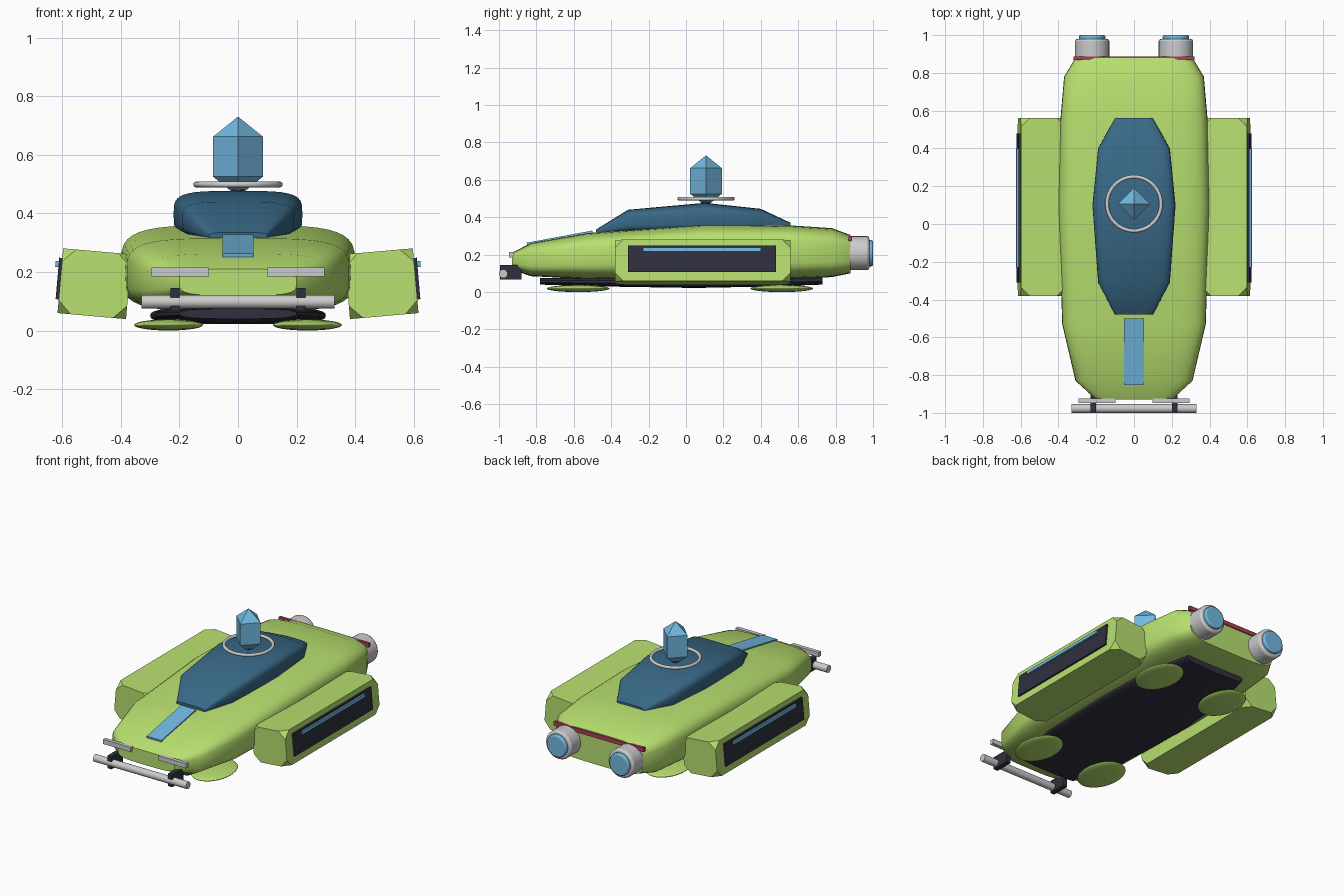
import bpy, bmesh
from math import sin, cos, pi, radians, copysign, atan2, hypot
from mathutils import Matrix, Vector

if "Cube" in bpy.data.objects:
    bpy.data.objects.remove(bpy.data.objects["Cube"])


def material(name, rgb):
    m = bpy.data.materials.new(name)
    m.diffuse_color = (*rgb, 1)
    m.use_nodes = True
    m.node_tree.nodes["Principled BSDF"].inputs["Base Color"].default_value = m.diffuse_color
    return m


LIME = material("lime", (0.48, 0.75, 0.16))
GLASS = material("dark_glass", (0.04, 0.14, 0.24))
BLUE = material("glow_blue", (0.17, 0.48, 0.75))
DARK = material("dark_trim", (0.03, 0.03, 0.05))
RED = material("red", (0.45, 0.045, 0.1))


def finish(name, mat=None, smooth=None):
    ob = bpy.context.object
    ob.name = name
    if mat:
        ob.data.materials.append(mat)
    if smooth:
        bpy.ops.object.shade_smooth_by_angle(angle=radians(smooth))
    return ob


def from_bmesh(name, bm, mat=None, smooth=None):
    bmesh.ops.recalc_face_normals(bm, faces=bm.faces)
    me = bpy.data.meshes.new(name)
    bm.to_mesh(me)
    bm.free()
    ob = bpy.data.objects.new(name, me)
    bpy.context.collection.objects.link(ob)
    bpy.ops.object.select_all(action='DESELECT')
    ob.select_set(True)
    bpy.context.view_layer.objects.active = ob
    return finish(name, mat, smooth)


def loft(name, sections, mat, power=4, n=40, smooth=35):
    """Rounded-box sections (y, half width, z low, z high) skinned along y."""
    bm = bmesh.new()
    rings = []
    for y, w, lo, hi in sections:
        ring = []
        for i in range(n):
            a = 2 * pi * i / n
            c, s = cos(a), sin(a)
            x = w * copysign(abs(c) ** (2 / power), c)
            z = (lo + hi) / 2 + (hi - lo) / 2 * copysign(abs(s) ** (2 / power), s)
            ring.append(bm.verts.new((x, y, z)))
        rings.append(ring)
    for a, b in zip(rings, rings[1:]):
        for i in range(n):
            j = (i + 1) % n
            bm.faces.new((a[i], a[j], b[j], b[i]))
    bm.faces.new(rings[0])
    bm.faces.new(rings[-1])
    return from_bmesh(name, bm, mat, smooth)


def box(name, center, size, mat=None, rot=None, chip=0):
    """Box with optional cut-off corners; rot is a matrix applied last."""
    bm = bmesh.new()
    bmesh.ops.create_cube(bm, size=1, matrix=Matrix.Translation(center) @ Matrix.Diagonal((*size, 1)))
    if chip:
        bmesh.ops.bevel(bm, geom=bm.verts[:], offset=chip, segments=1, affect='VERTICES')
    if rot:
        bm.transform(rot)
    return from_bmesh(name, bm, mat)


def cylinder(name, loc, r, depth, rot, mat=None, bevel=0):
    bpy.ops.mesh.primitive_cylinder_add(vertices=32, radius=r, depth=depth, location=loc, rotation=rot)
    ob = finish(name, mat, 35)
    if bevel:
        mod = ob.modifiers.new("bevel", 'BEVEL')
        mod.width, mod.segments = bevel, 2
    return ob


# Main hull, canopy and belly
loft("hull", [(-0.93, 0.20, 0.12, 0.21), (-0.83, 0.31, 0.085, 0.262),
              (-0.53, 0.38, 0.07, 0.315), (0.10, 0.40, 0.065, 0.36),
              (0.55, 0.39, 0.07, 0.357), (0.78, 0.37, 0.08, 0.342),
              (0.88, 0.31, 0.10, 0.305)], LIME)
loft("canopy", [(-0.48, 0.10, 0.31, 0.335), (-0.31, 0.19, 0.315, 0.44),
                (0.10, 0.22, 0.315, 0.477), (0.40, 0.19, 0.315, 0.445),
                (0.56, 0.10, 0.32, 0.37)], GLASS)
loft("belly_plate", [(-0.78, 0.20, 0.04, 0.075), (-0.45, 0.28, 0.03, 0.08),
                     (0.05, 0.30, 0.022, 0.08), (0.45, 0.28, 0.03, 0.085),
                     (0.73, 0.21, 0.04, 0.09)], DARK, power=3)

# Stripe on the nose, following the hull slope
p, q = Vector((0, -0.85, 0.256)), Vector((0, -0.50, 0.321))
slope = Matrix.Translation((p + q) / 2) @ Matrix.Rotation(atan2(q.z - p.z, q.y - p.y), 4, 'X')
box("nose_stripe", (0, 0, 0), (0.105, (q - p).length, 0.016), BLUE, slope)

# Front bumper bar
cylinder("bumper_bar", (0, -0.977, 0.098), 0.023, 0.66, (0, pi / 2, 0))

# Parts repeated left and right
for s, side in ((-1, "left"), (1, "right")):
    # Side pod, tilted, with panel and light strip
    tilt = Matrix.Translation((s * 0.49, 0.09, 0.16)) @ Matrix.Rotation(radians(-5 * s), 4, 'Y')
    box(side + "_pod", (0, 0, 0), (0.235, 0.94, 0.222), LIME, tilt, chip=0.045)
    box(side + "_pod_panel", (s * 0.115, -0.005, 0.007), (0.026, 0.79, 0.142), DARK, tilt)
    box(side + "_pod_light", (s * 0.133, -0.005, 0.056), (0.012, 0.63, 0.021), BLUE, tilt)

    # Bumper bracket and headlight
    box(side + "_bumper_bracket", (s * 0.215, -0.938, 0.106), (0.03, 0.115, 0.08), DARK)
    box(side + "_headlight", (s * 0.197, -0.935, 0.2), (0.196, 0.024, 0.03))

    # Rear thruster with lens
    cylinder(side + "_thruster", (s * 0.222, 0.915, 0.208), 0.091, 0.13, (pi / 2, 0, 0), bevel=0.012)
    cylinder(side + "_thruster_lens", (s * 0.222, 0.98, 0.208), 0.07, 0.04, (pi / 2, 0, 0), BLUE, 0.008)

    # Hover pads under the hull
    for y, end in ((-0.577, "front"), (0.512, "rear")):
        bpy.ops.mesh.primitive_uv_sphere_add(segments=32, ring_count=16, location=(s * 0.237, y, 0.019))
        finish(f"{end}_{side}_hover_pad", LIME, 60).scale = (0.118, 0.168, 0.019)

# Red tail light
box("tail_light", (0, 0.878, 0.287), (0.64, 0.018, 0.026), RED)

# Roof beacon: post, ring and crystal
cylinder("beacon_post", (0, 0.107, 0.475), 0.022, 0.04, (0, 0, 0), DARK)
bpy.ops.mesh.primitive_torus_add(location=(0, 0.107, 0.499), major_radius=0.143, minor_radius=0.01,
                                 major_segments=48, minor_segments=12)
finish("beacon_ring", None, 60)
bpy.ops.mesh.primitive_uv_sphere_add(segments=4, ring_count=2, location=(0, 0.107, 0.594))
finish("beacon_crystal", BLUE).scale = (0.098, 0.098, 0.137)
